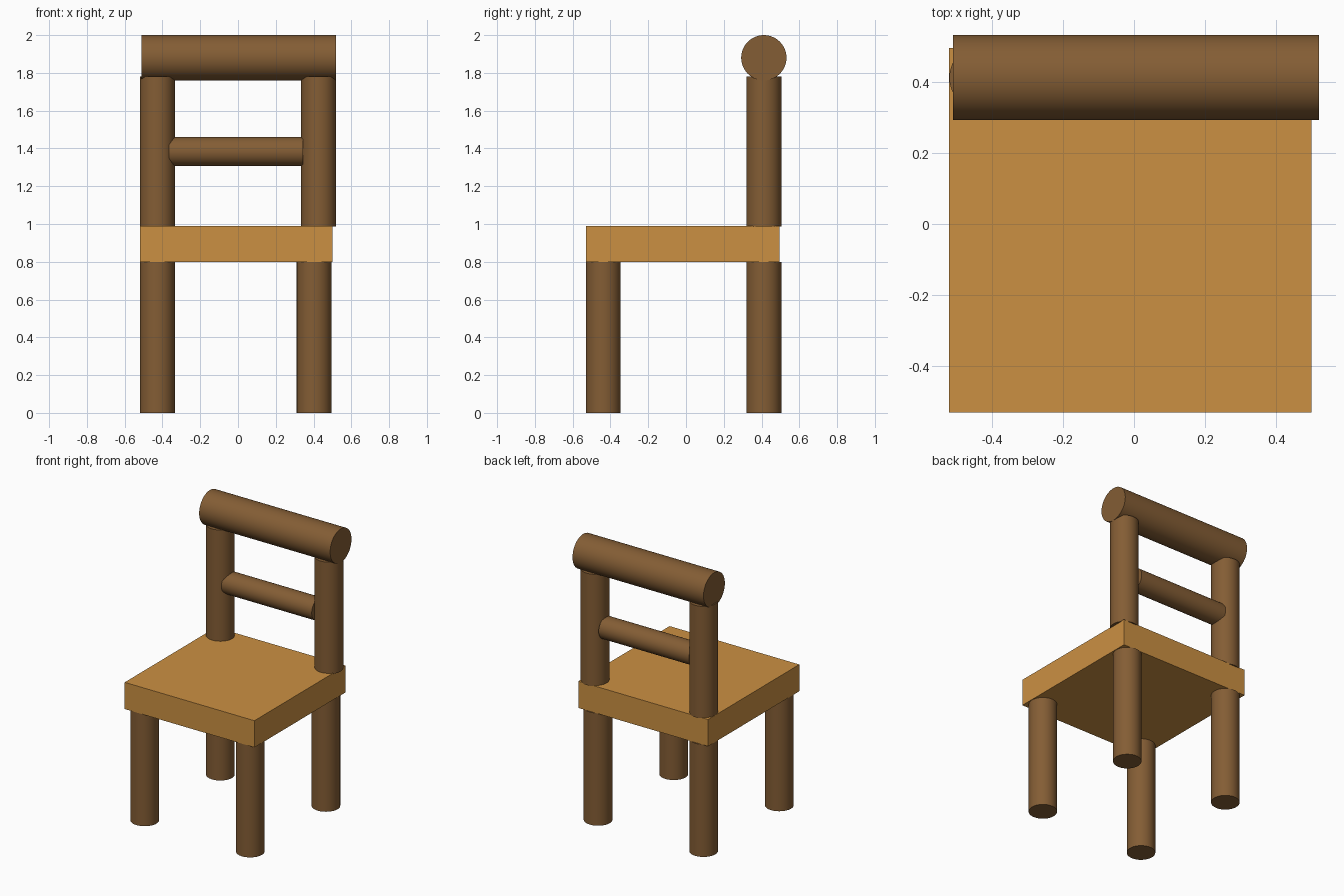
import bpy
import math

if "Cube" in bpy.data.objects:
    bpy.data.objects.remove(bpy.data.objects["Cube"])


def material(name, color):
    mat = bpy.data.materials.new(name)
    mat.diffuse_color = (*color, 1)
    mat.use_nodes = True
    mat.node_tree.nodes["Principled BSDF"].inputs["Base Color"].default_value = mat.diffuse_color
    return mat


DARK = material("dark_wood", (0.23, 0.11, 0.035))
LIGHT = material("light_wood", (0.60, 0.28, 0.055))


def rod(name, center, radius, length, along_x=False):
    """Round bar, upright or lying along x."""
    rot = (0, math.pi / 2, 0) if along_x else (0, 0, 0)
    bpy.ops.mesh.primitive_cylinder_add(vertices=48, radius=radius, depth=length,
                                        location=center, rotation=rot)
    obj = bpy.context.object
    obj.name = name
    obj.data.materials.append(DARK)
    bpy.ops.object.shade_smooth_by_angle(angle=math.radians(35))
    return obj


# Seat slab
bpy.ops.mesh.primitive_cube_add(size=1, location=(-0.01, -0.0175, 0.895))
seat = bpy.context.object
seat.name = "seat"
seat.scale = (1.02, 1.025, 0.19)
bpy.ops.object.transform_apply(location=False, rotation=False, scale=True)
seat.data.materials.append(LIGHT)

# Four legs
LEG_R = 0.0925
BACK_Y = 0.412
for row, y in (("front", -0.438), ("back", BACK_Y)):
    for side, x in (("left", -0.427), ("right", 0.403)):
        rod(f"{row}_leg_{side}", (x, y, 0.4), LEG_R, 0.8)

# Back posts
for side, x in (("left", -0.427), ("right", 0.427)):
    rod(f"back_post_{side}", (x, BACK_Y, 1.383), LEG_R, 0.795)

# Thick top rail and thin middle rail
rod("top_rail", (0.005, BACK_Y, 1.88), 0.12, 1.03, along_x=True)
rod("middle_rail", (-0.01, BACK_Y, 1.383), 0.077, 0.71, along_x=True)
